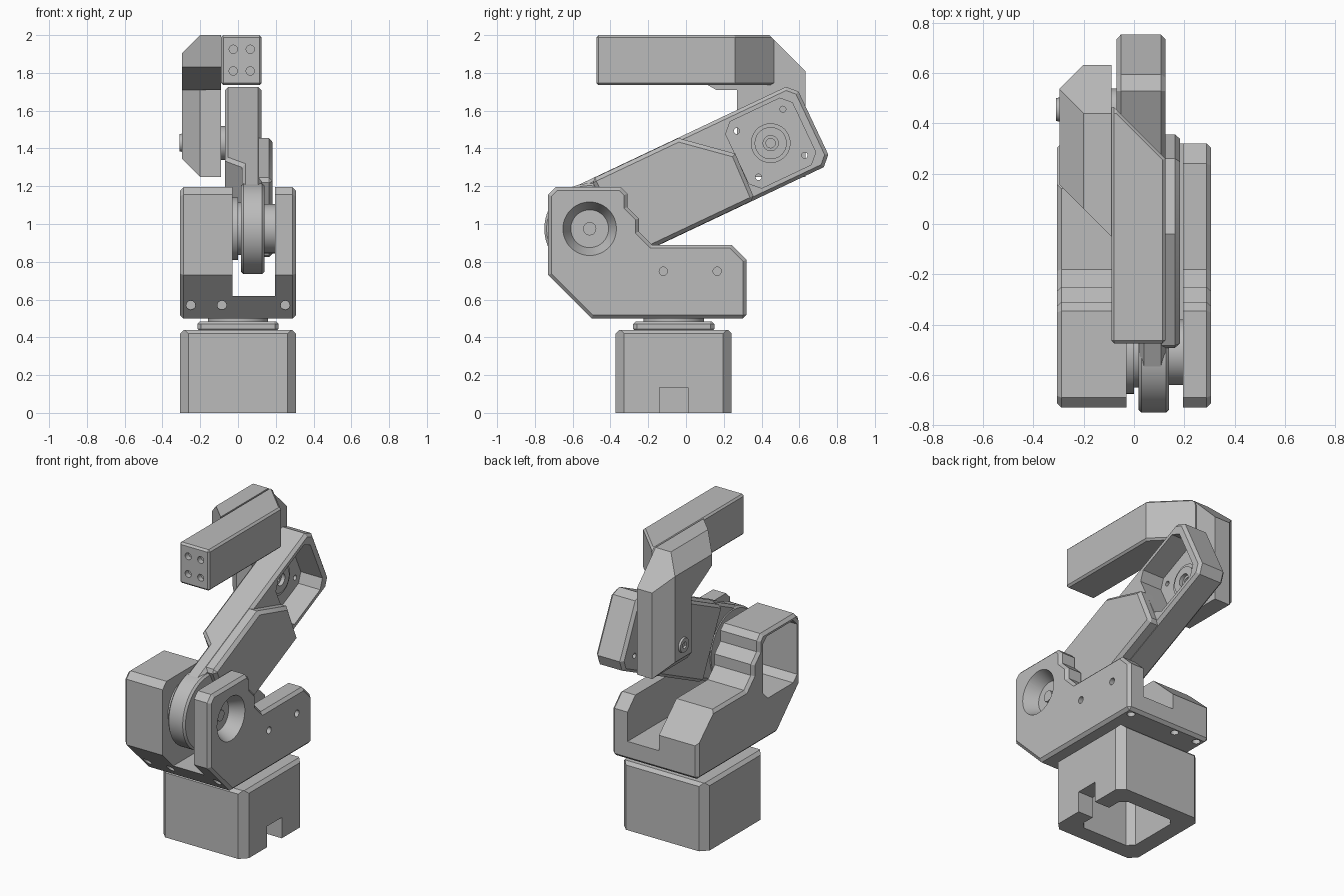
import bpy, bmesh, math
from mathutils import Matrix, Vector

if "Cube" in bpy.data.objects:
    bpy.data.objects.remove(bpy.data.objects["Cube"], do_unlink=True)

grey = bpy.data.materials.new("machine grey")
grey.use_nodes = True
GREY = (0.5, 0.5, 0.5, 1)
grey.diffuse_color = GREY
grey.node_tree.nodes["Principled BSDF"].inputs["Base Color"].default_value = GREY

SHOULDER = (-0.51, 0.975)          # (y, z) of the shoulder pivot
ELBOW_U = 1.06                     # elbow distance along the arm
ARM = Matrix.Translation((0, *SHOULDER)) @ Matrix.Rotation(math.radians(25.3), 4, 'X')


def prism(name, pts, axis, lo, hi, cuts=(), frame=None):
    """Extrude a flat outline along an axis, then trim it with planes."""
    place = {'x': lambda a, b, h: (h, a, b),
             'y': lambda a, b, h: (a, h, b),
             'z': lambda a, b, h: (a, b, h)}[axis]
    bm = bmesh.new()
    face = bm.faces.new([bm.verts.new(place(a, b, lo)) for a, b in pts])
    ext = bmesh.ops.extrude_face_region(bm, geom=[face])
    move = Vector(place(0, 0, hi - lo))
    bmesh.ops.translate(bm, vec=move, verts=[v for v in ext["geom"] if isinstance(v, bmesh.types.BMVert)])
    for point, normal in cuts:
        geom = bm.verts[:] + bm.edges[:] + bm.faces[:]
        res = bmesh.ops.bisect_plane(bm, geom=geom, plane_co=point, plane_no=normal, clear_outer=True)
        edges = [e for e in res["geom_cut"] if isinstance(e, bmesh.types.BMEdge)]
        bmesh.ops.edgeloop_fill(bm, edges=edges)
    bmesh.ops.recalc_face_normals(bm, faces=bm.faces[:])
    mesh = bpy.data.meshes.new(name)
    bm.to_mesh(mesh)
    bm.free()
    if frame:
        mesh.transform(frame)
    mesh.materials.append(grey)
    obj = bpy.data.objects.new(name, mesh)
    bpy.context.collection.objects.link(obj)
    return obj


def disc(name, centre, axis, lo, hi, r, r_hi=None, frame=None, sides=48):
    """Cylinder or cone between two positions on an axis."""
    r_hi = r if r_hi is None else r_hi
    turn = {'x': Matrix(((0, 0, 1), (1, 0, 0), (0, 1, 0))),
            'y': Matrix(((1, 0, 0), (0, 0, 1), (0, 1, 0))),
            'z': Matrix.Identity(3)}[axis].to_4x4()
    bm = bmesh.new()
    bmesh.ops.create_cone(bm, cap_ends=True, segments=sides, radius1=r, radius2=r_hi, depth=hi - lo,
                          matrix=turn @ Matrix.Translation((*centre, (lo + hi) / 2)))
    bmesh.ops.recalc_face_normals(bm, faces=bm.faces[:])
    mesh = bpy.data.meshes.new(name)
    bm.to_mesh(mesh)
    bm.free()
    if frame:
        mesh.transform(frame)
    mesh.materials.append(grey)
    obj = bpy.data.objects.new(name, mesh)
    bpy.context.collection.objects.link(obj)
    finish(obj)
    return obj


def finish(obj, bevel=0, cutters=()):
    """Bake an edge bevel and boolean cuts, then shade."""
    if bevel:
        mod = obj.modifiers.new("bevel", 'BEVEL')
        mod.width, mod.segments = bevel, 1
        mod.limit_method, mod.angle_limit = 'ANGLE', math.radians(60)
    for c in cutters:
        mod = obj.modifiers.new("cut", 'BOOLEAN')
        mod.operation, mod.object, mod.solver = 'DIFFERENCE', c, 'EXACT'
    if obj.modifiers:
        graph = bpy.context.evaluated_depsgraph_get()
        graph.update()
        mesh = bpy.data.meshes.new_from_object(obj.evaluated_get(graph))
        obj.modifiers.clear()
        obj.data = mesh
        for c in cutters:
            bpy.data.objects.remove(c, do_unlink=True)
    obj.data.shade_smooth()
    obj.data.set_sharp_from_angle(angle=math.radians(30))


def octagon(cx, cy, half, c):
    """Square outline with cut corners."""
    h, k = half, half - c
    return [(cx + a, cy + b) for a, b in
            ((-k, -h), (k, -h), (h, -k), (h, k), (k, h), (-k, h), (-h, k), (-h, -k))]


def rect(a0, a1, b0, b1):
    return [(a0, b0), (a1, b0), (a1, b1), (a0, b1)]


# Hollow base with a cable notch, and its turntable
BASE_Y = -0.065
base = prism("base", octagon(0, BASE_Y, 0.307, 0.045), 'z', 0, 0.44,
             [((s * 0.307, BASE_Y, 0.42), (s, 0, 1)) for s in (-1, 1)]
             + [((0, BASE_Y + s * 0.307, 0.42), (0, s, 1)) for s in (-1, 1)])
finish(base, 0, [prism("cavity", octagon(0, BASE_Y, 0.2, 0.04), 'z', -0.1, 0.38),
                 prism("notch", rect(-0.14, 0.01, -0.1, 0.135), 'x', 0.1, 0.4)])
table = prism("turntable_plate", octagon(0, BASE_Y, 0.215, 0.02), 'z', 0.43, 0.485)
finish(table, 0.015)
disc("turntable_disc", (0, BASE_Y), 'z', 0.48, 0.51, 0.16)

# Shoulder bracket: one profile, slotted for the arm and hollowed for the motor
profile = [(-0.5, 0.5), (0.32, 0.5), (0.32, 0.81), (0.24, 0.89), (-0.18, 0.89), (-0.25, 0.96),
           (-0.25, 1.03), (-0.31, 1.09), (-0.31, 1.16), (-0.345, 1.195), (-0.69, 1.195),
           (-0.73, 1.155), (-0.73, 0.73)]
bracket = prism("shoulder_bracket", profile, 'x', -0.307, 0.307)
pocket = [(-0.7, 0.8), (-0.66, 0.76), (-0.4, 0.76), (-0.35, 0.81), (-0.35, 1.13),
          (-0.39, 1.165), (-0.66, 1.165), (-0.7, 1.125)]
cutters = [
    prism("arm_slot", rect(-0.03, 0.195, 0.62, 1.5), 'x', 0, 1),
    prism("motor_pocket", pocket, 'x', -0.4, -0.06),
    prism("rear_slope", [(0.13, 0.9), (0.4, 0.645), (0.4, 0.95)], 'x', -0.4, -0.025),
    disc("pivot_dish", SHOULDER, 'x', 0.22, 0.3075, 0.1, 0.142),
]
bpy.data.objects.remove(cutters[0], do_unlink=True)
cutters[0] = prism("arm_slot", rect(-0.03, 0.195, 0.62, 1.5), 'y', -1, 1)
cutters += [disc("side_hole", (y, 0.75), 'x', 0.26, 0.4, 0.022, sides=20) for y in (-0.12, 0.165)]
for x in (-0.25, -0.085, 0.25):
    cutters.append(disc("front_hole", (x, 0.57), 'y', -0.8, -0.52, 0.024, sides=20))
    cutters.append(disc("rear_hole", (x, 0.27), 'z', 0.4, 0.56, 0.024, sides=20))
finish(bracket, 0.018, cutters)
disc("pivot_cap", SHOULDER, 'x', 0.21, 0.235, 0.035)
disc("pivot_shaft", SHOULDER, 'x', 0.12, 0.2, 0.13)
disc("motor_flange", SHOULDER, 'x', -0.04, 0.0, 0.165)
disc("motor_hub", SHOULDER, 'x', -0.01, 0.03, 0.14)

# Arm, modelled flat along y and then tilted about the shoulder
knuckle = disc("arm_knuckle", (0, 0), 'x', 0.017, 0.14, 0.24, frame=ARM, sides=64)
finish(knuckle, 0.012)
plan = [(0.022, 0), (0.125, 0), (0.125, 1.31), (-0.07, 1.31), (-0.07, 0.38), (0.022, 0.3)]
beam = prism("arm_beam", plan, 'z', -0.235, 0.235,
             [((0, 1.26, s * 0.235), (0, 1, s)) for s in (-1, 1)], ARM)
cutters = [prism("elbow_pocket", octagon(ELBOW_U, 0, 0.195, 0.05), 'x', -0.03, 0.3, frame=ARM),
           disc("centre_hole", (ELBOW_U, 0), 'x', -0.2, 0.1, 0.025, frame=ARM, sides=16)]
for u in (-0.135, 0.135):
    for v in (-0.135, 0.135):
        cutters.append(disc("screw_hole", (ELBOW_U + u, v), 'x', -0.2, 0.1, 0.016, frame=ARM, sides=16))
finish(beam, 0.018, cutters)
rib = prism("arm_side_rib", [(0.12, 0.233), (0.63, 0.233), (0.867, 0.03), (0.857, -0.233), (0.12, -0.233)],
            'x', 0.06, 0.183, frame=ARM)
finish(rib, 0.02)

# Elbow joint between the arm and the forearm
for name, lo, hi, r in (("elbow_flange", -0.03, -0.015, 0.105), ("elbow_hub", -0.03, -0.005, 0.085),
                        ("elbow_spacer", -0.11, -0.06, 0.09)):
    ring = disc(name, (ELBOW_U, 0), 'x', lo, hi, r, frame=ARM)
    finish(ring, 0, [disc("bore", (ELBOW_U, 0), 'x', -0.2, 0.1, 0.04, frame=ARM, sides=24)])

# Forearm: leg, sloped corner block and forward grip
leg_plan = [(-0.09, 0.27), (-0.09, 0.633), (-0.2, 0.633), (-0.297, 0.537), (-0.297, 0.367), (-0.2, 0.27)]
leg = prism("forearm_leg", leg_plan, 'z', 1.25, 1.8, [((-0.2, 0, 1.25), (-1, 0, -1))])
finish(leg)
back_cut = ((0, 0.44, 2), (0, 1, 1))
corner_plan = [(-0.297, 0.157), (-0.09, -0.05), (-0.09, 0.633), (-0.2, 0.633), (-0.297, 0.537)]
corner = prism("forearm_corner", corner_plan, 'z', 1.71, 2,
               [back_cut, ((-0.2, 0, 2), (-1, 0, 1)), ((-0.14, 0, 1.83), (-1, -1, -1.75))])
finish(corner)
grip_plan = [(-0.09, -0.475), (0.125, -0.475), (0.125, 0.26), (-0.09, 0.475)]
grip = prism("forearm_grip", grip_plan, 'z', 1.735, 2, [back_cut])
finish(grip, 0.012, [disc("tool_hole", (x, z), 'y', -0.6, -0.44, 0.022, sides=20)
                     for x in (-0.025, 0.065) for z in (1.81, 1.925)])
boss = disc("elbow_screw", (0.455, 1.43), 'x', -0.31, -0.28, 0.045, 0.052)
finish(boss, 0, [disc("socket", (0.455, 1.43), 'x', -0.4, -0.295, 0.022, sides=6)])
